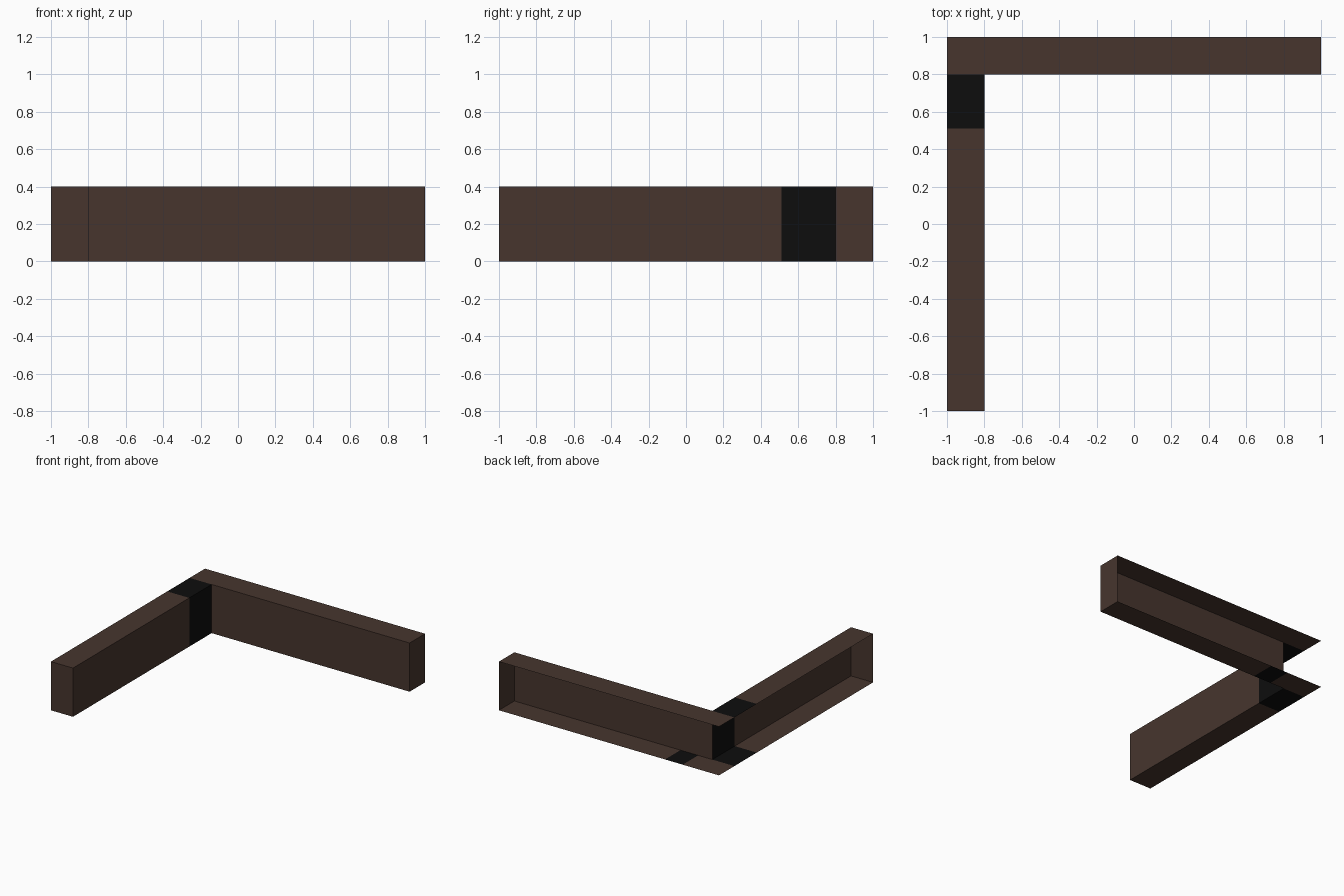
import bpy
import bmesh
from mathutils import Vector

if "Cube" in bpy.data.objects:
    bpy.data.objects.remove(bpy.data.objects["Cube"])


def material(name, rgb):
    m = bpy.data.materials.new(name)
    m.diffuse_color = (*rgb, 1.0)
    m.use_nodes = True
    m.node_tree.nodes["Principled BSDF"].inputs["Base Color"].default_value = m.diffuse_color
    return m


BROWN = material("dark brown", (0.0625, 0.0360, 0.0270))
BLACK = material("near black", (0.0040, 0.0040, 0.0040))
H = 0.4


def shell(name, x0, x1, y0, y1, open_sides, cuts=(), black=None):
    """Box with the listed sides left open, optionally cut and painted by a rule."""
    bm = bmesh.new()
    bmesh.ops.create_cube(bm, size=1)
    for v in bm.verts:
        v.co = Vector(((x0 + x1) / 2 + v.co.x * (x1 - x0),
                       (y0 + y1) / 2 + v.co.y * (y1 - y0),
                       H / 2 + v.co.z * H))
    bmesh.ops.recalc_face_normals(bm, faces=bm.faces)
    gone = [f for f in bm.faces
            if any(f.normal.dot(Vector(d)) > 0.9 for d in open_sides)]
    bmesh.ops.delete(bm, geom=gone, context='FACES')
    for co, no in cuts:
        bmesh.ops.bisect_plane(bm, geom=bm.verts[:] + bm.edges[:] + bm.faces[:],
                               plane_co=co, plane_no=no)
    for f in bm.faces:
        if black and black(f.calc_center_median(), f.normal):
            f.material_index = 1
    me = bpy.data.meshes.new(name)
    bm.to_mesh(me)
    bm.free()
    me.materials.append(BROWN)
    me.materials.append(BLACK)
    ob = bpy.data.objects.new(name, me)
    bpy.context.collection.objects.link(ob)
    return ob


LEFT, BACK, FRONT = (-1, 0, 0), (0, 1, 0), (0, -1, 0)

# corner piece: top and bottom only, open to the outside and to both beams
shell("corner", -1, -0.8, 0.8, 1, [LEFT, BACK, FRONT, (1, 0, 0)])

# back beam: open at the back, with a dark patch on its floor
shell("back_beam", -0.8, 1, 0.8, 1, [BACK, LEFT],
      cuts=[((-0.67, 0, 0), (1, 0, 0)), ((-0.51, 0, 0), (1, 0, 0))],
      black=lambda c, n: n.z < -0.9 and -0.67 < c.x < -0.51)

# left beam: open on the left, with a dark band next to the corner
shell("left_beam", -1, -0.8, -1, 0.8, [LEFT, BACK],
      cuts=[((0, 0.51, 0), (0, 1, 0))],
      black=lambda c, n: c.y > 0.51)
